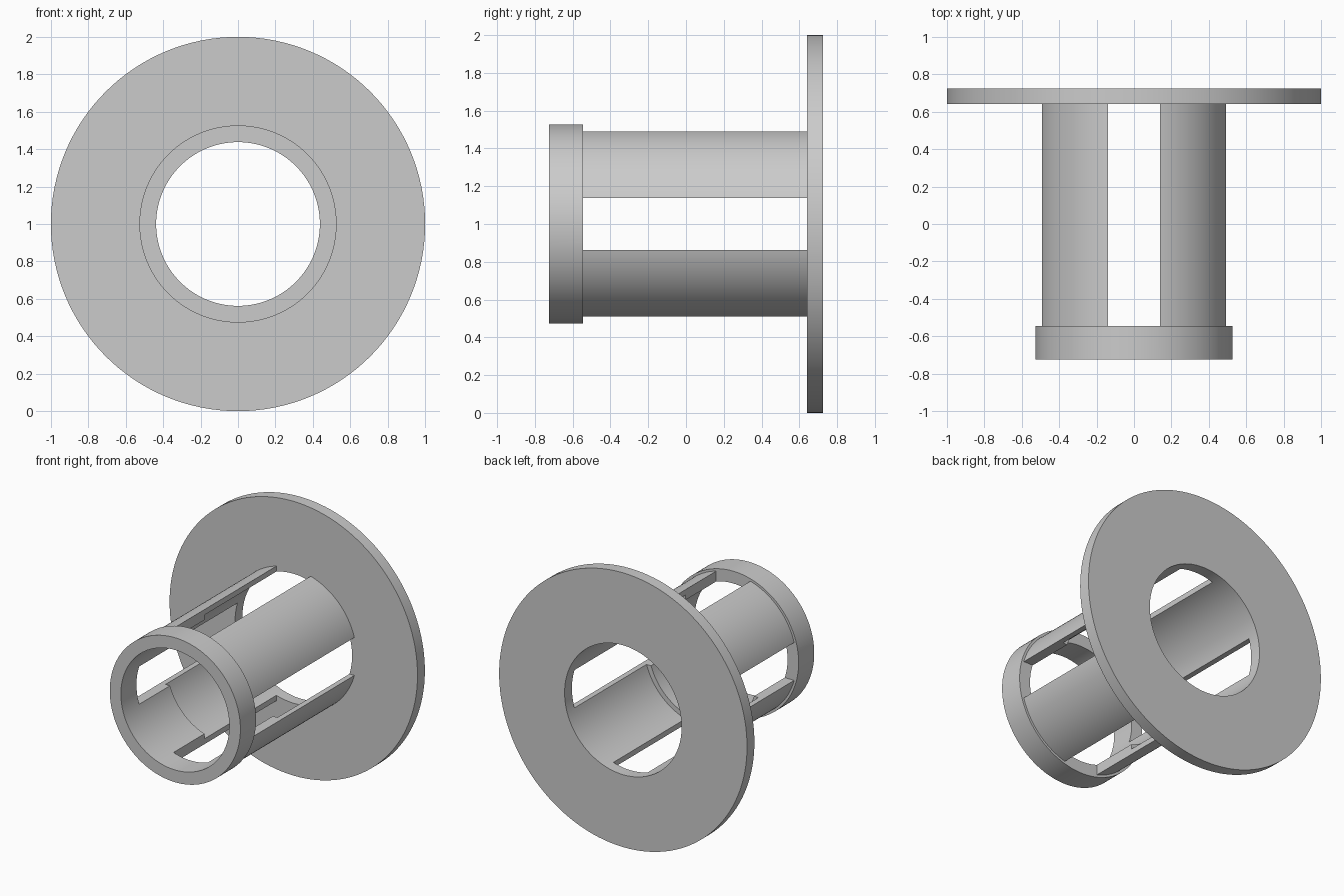
import bpy, bmesh, math
from mathutils import Matrix

cube = bpy.data.objects.get("Cube")
if cube:
    bpy.data.objects.remove(cube, do_unlink=True)

# Main dimensions along the spool axis (y) and across it
FRONT, COLLAR_END, STEP, FLANGE, BACK = -0.725, -0.545, -0.19, 0.64, 0.725
BORE, WIDE_BORE, BARREL, COLLAR = 0.4375, 0.472, 0.51, 0.527
SLOT, AXIS_Z, SIDES = 0.138, 1.0, 128

grey = bpy.data.materials.new("plain grey")
grey.use_nodes = True
colour = (0.6, 0.6, 0.6, 1)
grey.diffuse_color = colour
grey.node_tree.nodes["Principled BSDF"].inputs["Base Color"].default_value = colour


def add_object(name, bm):
    bmesh.ops.recalc_face_normals(bm, faces=bm.faces)
    mesh = bpy.data.meshes.new(name)
    bm.to_mesh(mesh)
    bm.free()
    mesh.materials.append(grey)
    obj = bpy.data.objects.new(name, mesh)
    bpy.context.collection.objects.link(obj)
    return obj


def revolve(name, profile):
    """Turn a closed (radius, y) profile around the spool axis."""
    bm = bmesh.new()
    rings = []
    for i in range(SIDES):
        a = 2 * math.pi * i / SIDES
        rings.append([bm.verts.new((r * math.cos(a), y, AXIS_Z + r * math.sin(a)))
                      for r, y in profile])
    n = len(profile)
    for i in range(SIDES):
        here, there = rings[i], rings[(i + 1) % SIDES]
        for j in range(n):
            k = (j + 1) % n
            bm.faces.new((here[j], here[k], there[k], there[j]))
    return add_object(name, bm)


def slot_cutter(name, half_x, half_z):
    bm = bmesh.new()
    bmesh.ops.create_cube(bm, size=2)
    for v in bm.verts:
        v.co = (v.co.x * half_x, FLANGE if v.co.y > 0 else COLLAR_END,
                AXIS_Z + v.co.z * half_z)
    cutter = add_object(name, bm)
    cutter.hide_render = True
    cutter.hide_viewport = True
    return cutter


# Flanged spool: collar, barrel, flange and stepped bore in one profile
spool = revolve("flanged_spool", [
    (BORE, FRONT), (COLLAR, FRONT), (COLLAR, COLLAR_END), (BARREL, COLLAR_END),
    (BARREL, FLANGE), (1, FLANGE), (1, BACK), (WIDE_BORE, BACK),
    (WIDE_BORE, STEP), (BORE, STEP)])

# Four long slots, cut by two crossing blocks
cutters = [slot_cutter("vertical_slot_cutter", SLOT, 0.7),
           slot_cutter("horizontal_slot_cutter", 0.7, SLOT)]
for cutter in cutters:
    mod = spool.modifiers.new(cutter.name, 'BOOLEAN')
    mod.operation = 'DIFFERENCE'
    mod.solver = 'EXACT'
    mod.object = cutter

# Apply the cuts, then remove the blocks
bpy.context.view_layer.objects.active = spool
spool.select_set(True)
for mod in list(spool.modifiers):
    bpy.ops.object.modifier_apply(modifier=mod.name)
for cutter in cutters:
    bpy.data.objects.remove(cutter, do_unlink=True)

bpy.ops.object.shade_smooth_by_angle(angle=math.radians(30))
